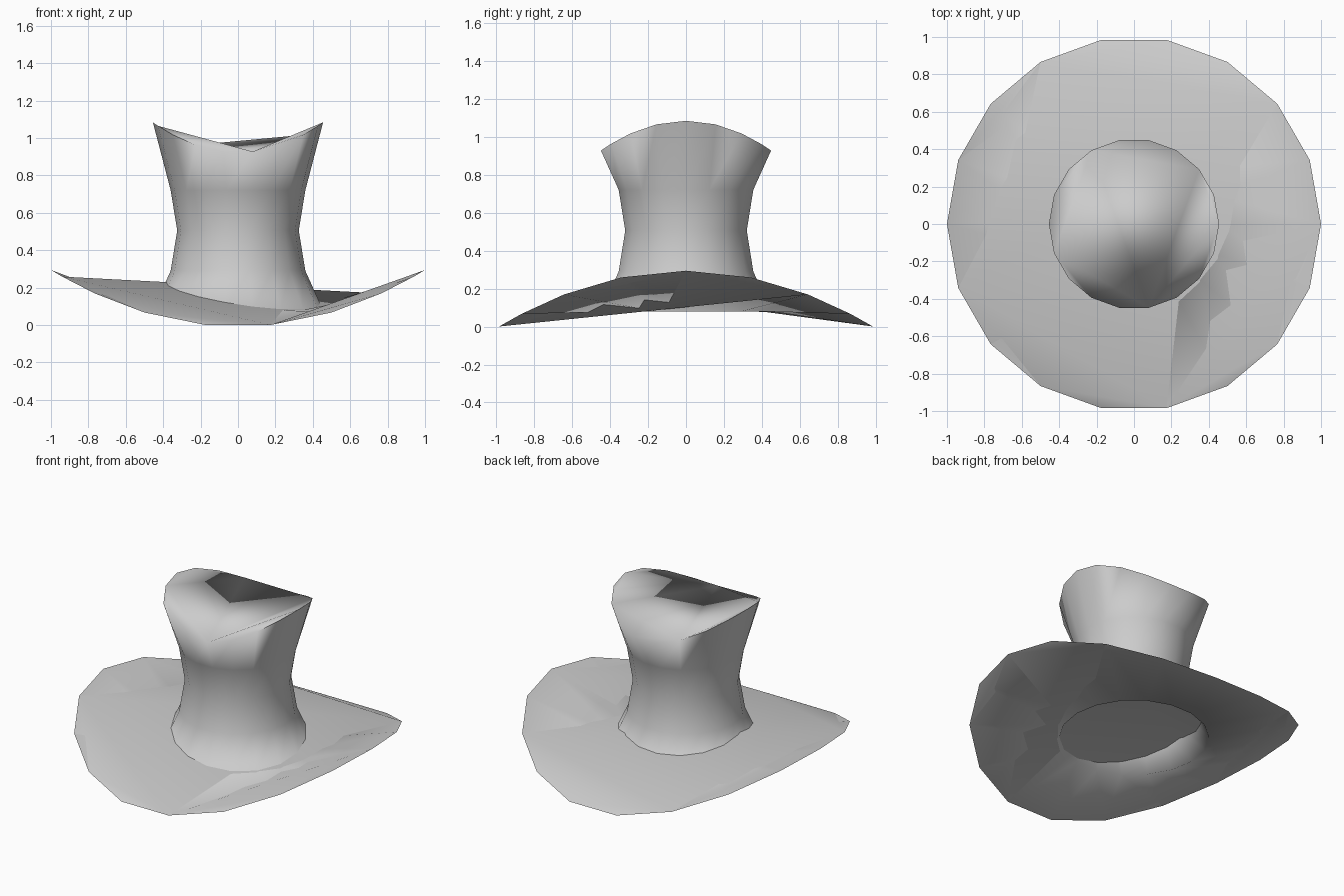
import bpy, math

if "Cube" in bpy.data.objects:
    bpy.data.objects.remove(bpy.data.objects["Cube"])

N = 18  # sides of every ring


def ring(radius, base, bend=0.0):
    """One ring of points; bend raises the left and right sides into a saddle."""
    pts = []
    for i in range(N):
        a = 2 * math.pi * i / N
        x, y = radius * math.cos(a), radius * math.sin(a)
        pts.append((x, y, base + bend * x * x))
    return pts


def cap(start, ridge):
    """Triangles filling a ring: ears are cut in rounds until one quad is left.
    ridge picks which diagonal splits that last quad."""
    tris = [(i, i + 1, (i + 2) % N) for i in range(0, N, 2)]
    tris += [(2, 4, 6), (6, 8, 10), (10, 12, 14), (14, 16, 0), (14, 0, 2)]
    if ridge:
        tris += [(2, 6, 10), (2, 10, 14)]
    else:
        tris += [(2, 6, 14), (6, 10, 14)]
    return [tuple(start + i for i in t) for t in tris]


# One continuous skin from the brim's rim, in to the crown base, up the waist to the top
rings = [
    ring(1.0, -0.009, 0.303),    # curled rim
    ring(0.455, 0.08),           # crown base
    ring(0.36, 0.29),
    ring(0.325, 0.505),          # waist
    ring(0.36, 0.72),
    ring(0.455, 0.922, 0.78),    # saddle-shaped top edge
]
verts = [p for r in rings for p in r]

faces = []
for k in range(len(rings) - 1):
    for i in range(N):
        j = (i + 1) % N
        faces.append((k * N + i, k * N + j, (k + 1) * N + j, (k + 1) * N + i))

# Underside of the brim and top of the crown
faces += [t[::-1] for t in cap(0, True)]
faces += cap((len(rings) - 1) * N, False)

mesh = bpy.data.meshes.new("hat")
mesh.from_pydata(verts, [], faces)
mesh.update()
hat = bpy.data.objects.new("hat", mesh)
bpy.context.collection.objects.link(hat)
bpy.ops.object.select_all(action='DESELECT')
hat.select_set(True)
bpy.context.view_layer.objects.active = hat
bpy.ops.object.shade_smooth_by_angle(angle=math.radians(95))
